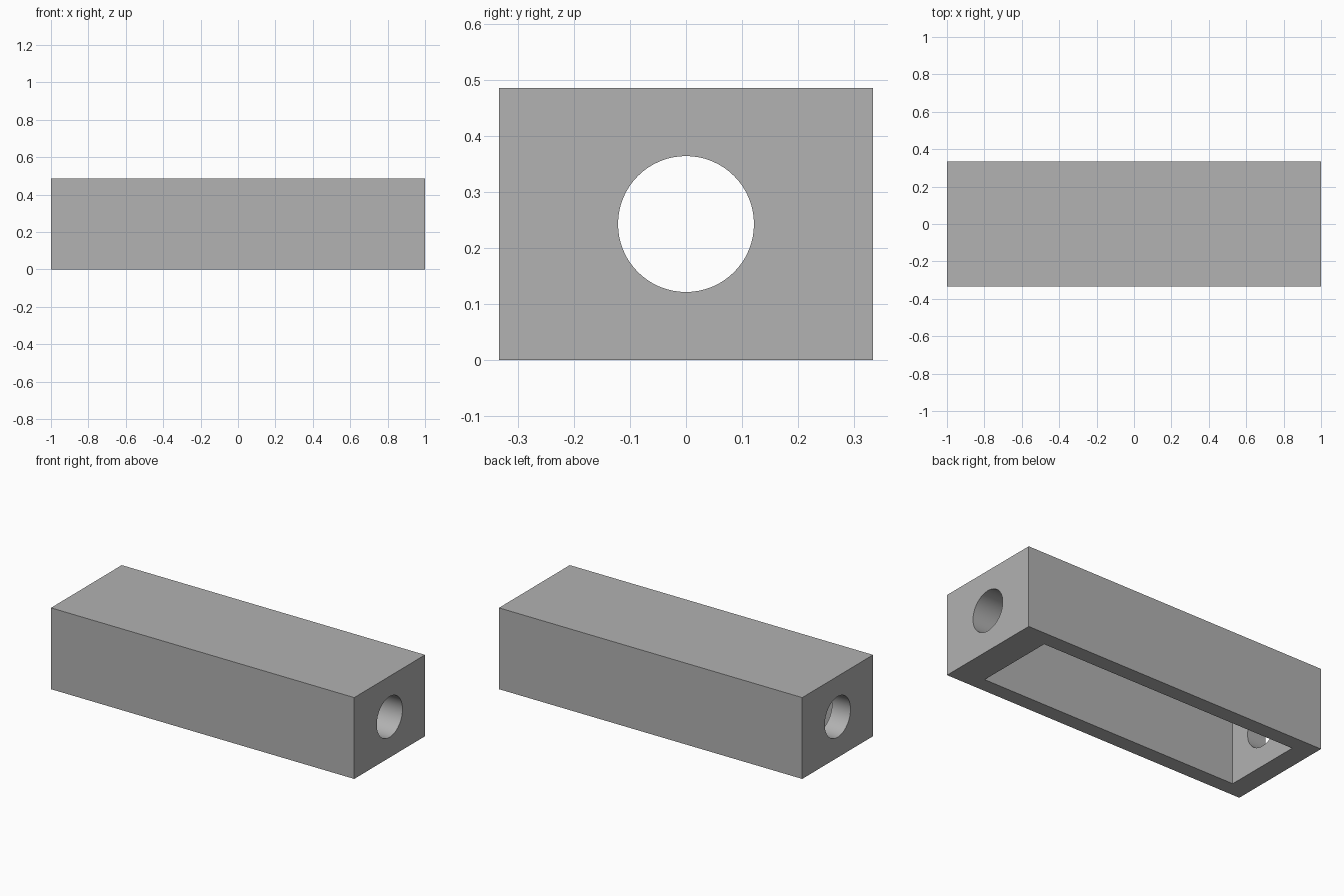
import bpy
import math

cube = bpy.data.objects.get("Cube")
if cube:
    bpy.data.objects.remove(cube, do_unlink=True)

U = 2 / 33                          # design unit: the body is 33 units long
LENGTH, WIDTH, HEIGHT = 33 * U, 11 * U, 8 * U
SIDE_WALL, LEFT_WALL, RIGHT_WALL, ROOF = 1.5 * U, 3 * U, 2 * U, 1.5 * U
BORE_RADIUS = 2 * U

grey = bpy.data.materials.new("plain_grey")
grey.use_nodes = True
colour = (0.445, 0.445, 0.445, 1)
grey.diffuse_color = colour
grey.node_tree.nodes["Principled BSDF"].inputs["Base Color"].default_value = colour


def box(name, low, high):
    """Axis-aligned box between two corners."""
    bpy.ops.mesh.primitive_cube_add(
        size=1, location=[(a + b) / 2 for a, b in zip(low, high)])
    obj = bpy.context.object
    obj.name = name
    obj.scale = [b - a for a, b in zip(low, high)]
    bpy.ops.object.transform_apply(location=True, rotation=True, scale=True)
    obj.data.materials.append(grey)
    return obj


def cut(target, cutter):
    """Subtract the cutter and remove it."""
    cutter.hide_render = True
    mod = target.modifiers.new("cut", 'BOOLEAN')
    mod.operation = 'DIFFERENCE'
    mod.solver = 'EXACT'
    mod.object = cutter
    bpy.ops.object.select_all(action='DESELECT')
    bpy.context.view_layer.objects.active = target
    target.select_set(True)
    bpy.ops.object.modifier_apply(modifier=mod.name)
    bpy.data.objects.remove(cutter, do_unlink=True)


# Rectangular body
body = box("housing_body", (-LENGTH / 2, -WIDTH / 2, 0),
           (LENGTH / 2, WIDTH / 2, HEIGHT))

# Pocket open at the underside, with a thicker wall at the left end
inner_y = WIDTH / 2 - SIDE_WALL
cut(body, box("pocket_cutter", (-LENGTH / 2 + RIGHT_WALL, -inner_y, -U),
              (LENGTH / 2 - LEFT_WALL, inner_y, HEIGHT - ROOF)))

# Round bore through both end walls
bpy.ops.mesh.primitive_cylinder_add(
    vertices=64, radius=BORE_RADIUS, depth=LENGTH + 2 * U,
    location=(0, 0, HEIGHT / 2), rotation=(0, math.pi / 2, 0))
bore = bpy.context.object
bore.name = "bore_cutter"
bore.data.materials.append(grey)
cut(body, bore)

# Smooth bore walls, sharp edges elsewhere
bpy.ops.object.shade_smooth_by_angle(angle=math.radians(30))
